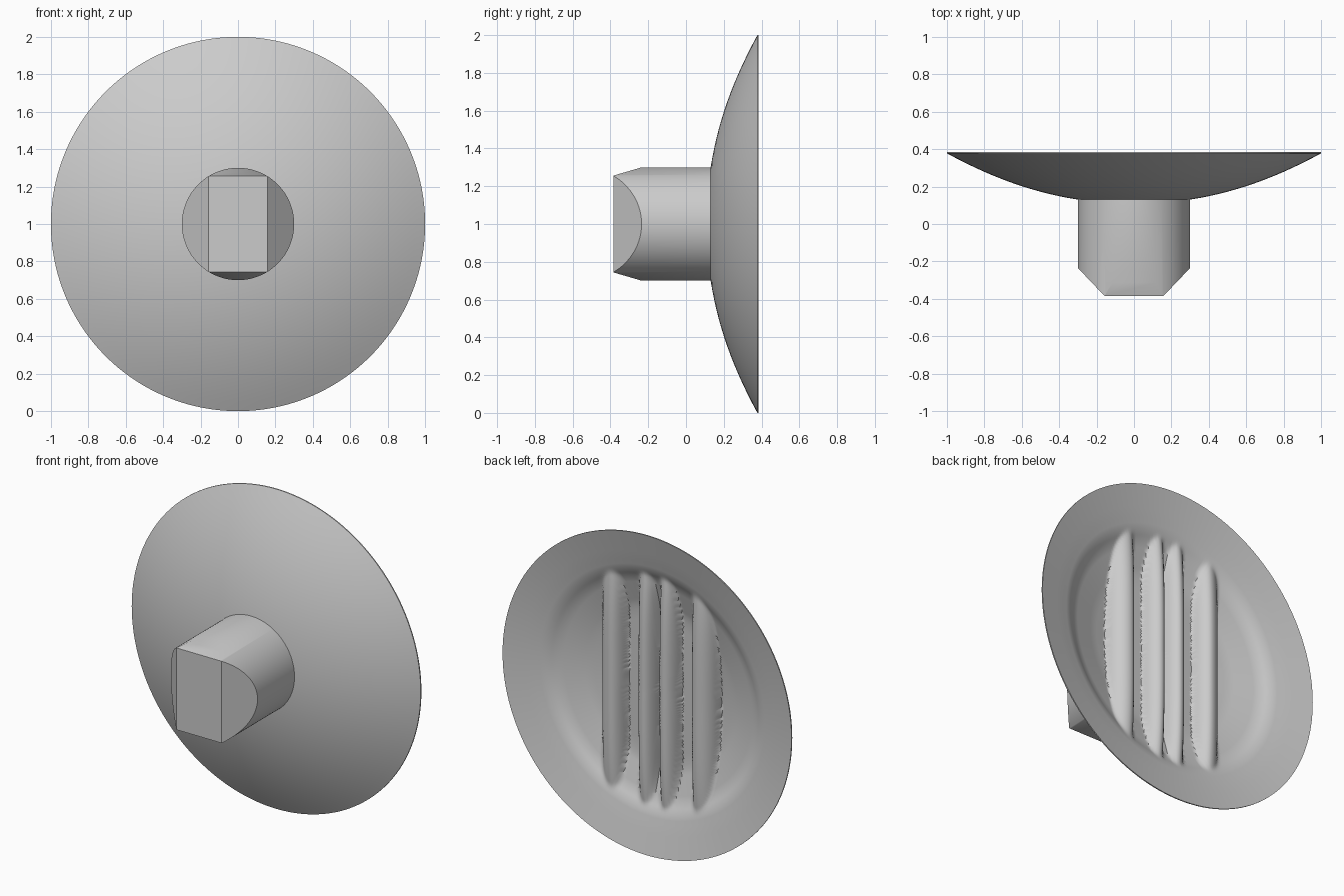
import bpy, bmesh, math
from mathutils import Vector

cube = bpy.data.objects.get("Cube")
if cube:
    bpy.data.objects.remove(cube, do_unlink=True)

gray = bpy.data.materials.new("plain_gray")
gray.use_nodes = True
COLOUR = (0.6, 0.6, 0.6, 1)
gray.diffuse_color = COLOUR
gray.node_tree.nodes["Principled BSDF"].inputs["Base Color"].default_value = COLOUR

SEGS, STEM_R, FRONT_Y, MID_Z = 256, 0.30, -0.385, 1.0


def finish(bm, name, angle):
    bmesh.ops.recalc_face_normals(bm, faces=bm.faces)
    mesh = bpy.data.meshes.new(name)
    bm.to_mesh(mesh)
    bm.free()
    obj = bpy.data.objects.new(name, mesh)
    bpy.context.collection.objects.link(obj)
    mesh.materials.append(gray)
    bpy.ops.object.select_all(action='DESELECT')
    obj.select_set(True)
    bpy.context.view_layer.objects.active = obj
    bpy.ops.object.shade_smooth_by_angle(angle=math.radians(angle))
    return obj


# Dish: spherical front, hollow back with a stepped rim and upright ribs
def dish_front(r):
    return 2.04 - math.sqrt(1.933 ** 2 - r * r)


BOWL = [(0, .185), (.3, .20), (.5, .235), (.68, .285), (.75, .325), (.84, .348), (1, .385)]


def bowl(r):
    for (r0, y0), (r1, y1) in zip(BOWL, BOWL[1:]):
        if r <= r1:
            return y0 + (y1 - y0) * (r - r0) / (r1 - r0)
    return BOWL[-1][1]


def soft_max(a, b, k=0.012):
    h = max(k - abs(a - b), 0) / k
    return max(a, b) + h * h * k / 4


def dish_back(x, z):
    r = math.hypot(x, z)
    y = sum(bowl(min(1, max(0, r + d))) for d in (-.02, 0, .02)) / 3 if r < .97 else bowl(r)
    if r > 0.8:
        return y
    ax = abs(x)
    if ax < 0.3:                       # flat floor between the ribs
        y = soft_max(y, 0.232)
    for centre, inner, outer in ((0.07, 0.06, 0.07), (0.30, 0.07, 0.10)):
        t = (ax - centre) / (inner if ax < centre else outer)
        if abs(t) < 1:                 # rounded crest, fading towards its ends
            crest = 0.335 - 0.02 * (z / 0.7) ** 4
            y = soft_max(y, 0.2 + (crest - 0.2) * math.sqrt(1 - t * t))
    return y


bm = bmesh.new()
RINGS = 100
radii = [i / RINGS for i in range(1, RINGS + 1)]


def ring(r, height):
    verts = []
    for i in range(SEGS):
        a = math.tau * i / SEGS
        x, z = r * math.cos(a), r * math.sin(a)
        verts.append(bm.verts.new((x, height(x, z), MID_Z + z)))
    return verts


front = [ring(r, lambda x, z: dish_front(math.hypot(x, z)) - 0.008 * math.hypot(x, z) ** 8)
         for r in radii[9::5]]
back = [ring(r, dish_back) for r in reversed(radii)]
loops = front + back
for a, b in zip(loops, loops[1:]):
    for i in range(SEGS):
        j = (i + 1) % SEGS
        bm.faces.new((a[i], a[j], b[j], b[i]))
bm.faces.new(front[0])
hub = bm.verts.new((0, dish_back(0, 0), MID_Z))
for i in range(SEGS):
    bm.faces.new((back[-1][i], back[-1][(i + 1) % SEGS], hub))
finish(bm, "dish", 40)

# Stem: round bar whose front end is cut by four slopes to a rectangle
bm = bmesh.new()
rims = []
for y in (FRONT_Y, 0.15):
    rims.append([bm.verts.new((STEM_R * math.cos(math.tau * i / 96), y,
                               MID_Z + STEM_R * math.sin(math.tau * i / 96)))
                 for i in range(96)])
    bm.faces.new(rims[-1])
for i in range(96):
    j = (i + 1) % 96
    bm.faces.new((rims[0][i], rims[0][j], rims[1][j], rims[1][i]))

SLOPE = 0.15
for axis, half in ((Vector((1, 0, 0)), 0.157), (Vector((0, 0, 1)), 0.256)):
    for side in (-1, 1):
        point = axis * side * half + Vector((0, FRONT_Y, MID_Z))
        normal = axis * side * SLOPE - Vector((0, STEM_R - half, 0))
        cut = bmesh.ops.bisect_plane(bm, geom=bm.verts[:] + bm.edges[:] + bm.faces[:],
                                     plane_co=point, plane_no=normal, clear_outer=True)
        edges = [e for e in cut["geom_cut"] if isinstance(e, bmesh.types.BMEdge)]
        bmesh.ops.edgeloop_fill(bm, edges=edges)
finish(bm, "stem", 35)
